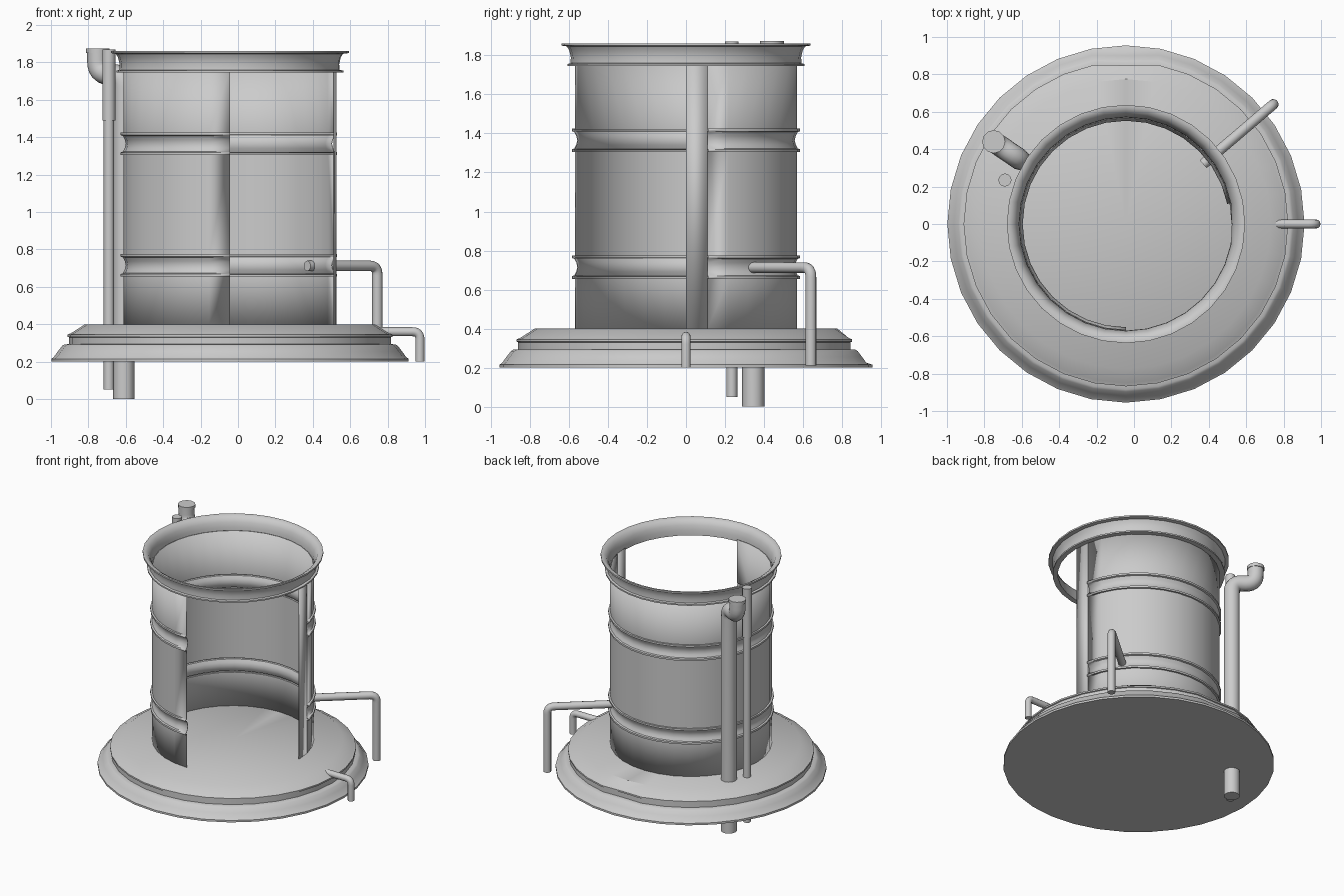
import bpy, bmesh, math
from mathutils import Vector

if "Cube" in bpy.data.objects:
    bpy.data.objects.remove(bpy.data.objects["Cube"])

SEG = 32          # sides of every turned part
CX = -0.043       # axis of the turned parts


def finish(obj, angle=35):
    bpy.ops.object.select_all(action='DESELECT')
    bpy.context.view_layer.objects.active = obj
    obj.select_set(True)
    if obj.type == 'CURVE':
        bpy.ops.object.convert(target='MESH')
    bpy.ops.object.shade_smooth_by_angle(angle=math.radians(angle))
    return obj


def turn(name, sections, dents=(), solid=0, angle=35):
    """Sweep (profile, first step, last step) sections around the axis."""
    bm = bmesh.new()
    for profile, a, b in sections:
        full = b - a == SEG
        cols = []
        for i in range(a, b + (0 if full else 1)):
            t = 2 * math.pi * i / SEG
            col = []
            for r, z in profile:
                for step, zmin, zmax, amount in dents:
                    if i == step and zmin < z < zmax:
                        r -= amount
                col.append(bm.verts.new((CX + r * math.cos(t), r * math.sin(t), z)))
            cols.append(col)
        pairs = list(zip(cols, cols[1:] + (cols[:1] if full else [])))
        for c, d in pairs:
            for k in range(len(profile) - 1):
                bm.faces.new((c[k], d[k], d[k + 1], c[k + 1]))
    bmesh.ops.remove_doubles(bm, verts=bm.verts, dist=1e-5)
    me = bpy.data.meshes.new(name)
    bm.to_mesh(me)
    bm.free()
    obj = bpy.data.objects.new(name, me)
    bpy.context.collection.objects.link(obj)
    finish(obj, angle)
    if solid:
        m = obj.modifiers.new("thickness", 'SOLIDIFY')
        m.thickness, m.offset = solid, -1
    return obj


def pipe(name, points, radius, bend=0.05):
    """Round pipe along points with rounded corners."""
    pts = [Vector(p) for p in points]
    path = [pts[0]]
    for p, q, r in zip(pts, pts[1:], pts[2:]):
        a = q + (p - q).normalized() * bend
        b = q + (r - q).normalized() * bend
        for k in range(7):
            t = k / 6
            path.append(a * (1 - t) ** 2 + q * 2 * t * (1 - t) + b * t * t)
    path.append(pts[-1])
    cu = bpy.data.curves.new(name, 'CURVE')
    cu.dimensions = '3D'
    cu.bevel_depth = radius
    cu.bevel_resolution = 4
    cu.use_fill_caps = True
    sp = cu.splines.new('POLY')
    sp.points.add(len(path) - 1)
    for s, p in zip(sp.points, path):
        s.co = (*p, 1)
    obj = bpy.data.objects.new(name, cu)
    bpy.context.collection.objects.link(obj)
    return finish(obj, 40)


# Stepped round base with a seam at the back
turn("base", [([(0, 0.2), (0.955, 0.2), (0.955, 0.215), (0.942, 0.225), (0.92, 0.255),
                (0.897, 0.285), (0.885, 0.292), (0.86, 0.294), (0.86, 0.33), (0.868, 0.333),
                (0.868, 0.345), (0.85, 0.352), (0.775, 0.4), (0, 0.4)], 0, SEG)],
     dents=[(8, 0.22, 0.36, 0.02)])


# Curved wall, open over the front right quarter, with two hollow bands
def groove(zc):
    half = [(0.57, 0.06), (0.584, 0.06), (0.584, 0.046), (0.572, 0.042), (0.562, 0.022)]
    return ([(r, zc - h) for r, h in half] + [(0.557, zc)]
            + [(r, zc + h) for r, h in reversed(half)])


banded = [(0.57, 0.4)] + groove(0.715) + groove(1.365) + [(0.57, 1.76)]
turn("wall", [([(0.57, 0.4), (0.57, 1.76)], 0, 1), (banded, 1, 24)], solid=0.005)

# Flared top rim
turn("rim", [([(0.57, 1.745), (0.607, 1.745), (0.607, 1.756), (0.592, 1.76), (0.59, 1.79),
               (0.598, 1.825), (0.61, 1.846), (0.637, 1.85), (0.637, 1.862), (0.622, 1.862),
               (0.597, 1.848), (0.582, 1.82), (0.572, 1.785), (0.57, 1.745)], 0, SEG)],
     dents=[(0, 1.758, 1.848, 0.006)])

# Drain pipe with an offset open mouth
pipe("drain_pipe", [(-0.61, 0.345, 0), (-0.61, 0.345, 1.735),
                    (-0.75, 0.44, 1.735), (-0.75, 0.44, 1.872)], 0.057, 0.075)
pipe("drain_mouth", [(-0.75, 0.44, 1.85), (-0.75, 0.44, 1.875)], 0.062)

# Thin upright pipe with a wider upper sleeve
pipe("thin_pipe", [(-0.69, 0.235, 0.05), (-0.69, 0.235, 1.86)], 0.028)
pipe("thin_pipe_sleeve", [(-0.69, 0.235, 1.49), (-0.69, 0.235, 1.87)], 0.035)

# Bent side pipes
pipe("wall_side_pipe", [(0.37, 0.32, 0.712), (0.745, 0.64, 0.712), (0.745, 0.64, 0.21)], 0.028)
pipe("base_side_pipe", [(0.72, 0, 0.36), (0.973, 0, 0.36), (0.973, 0, 0.2)], 0.024, 0.04)
